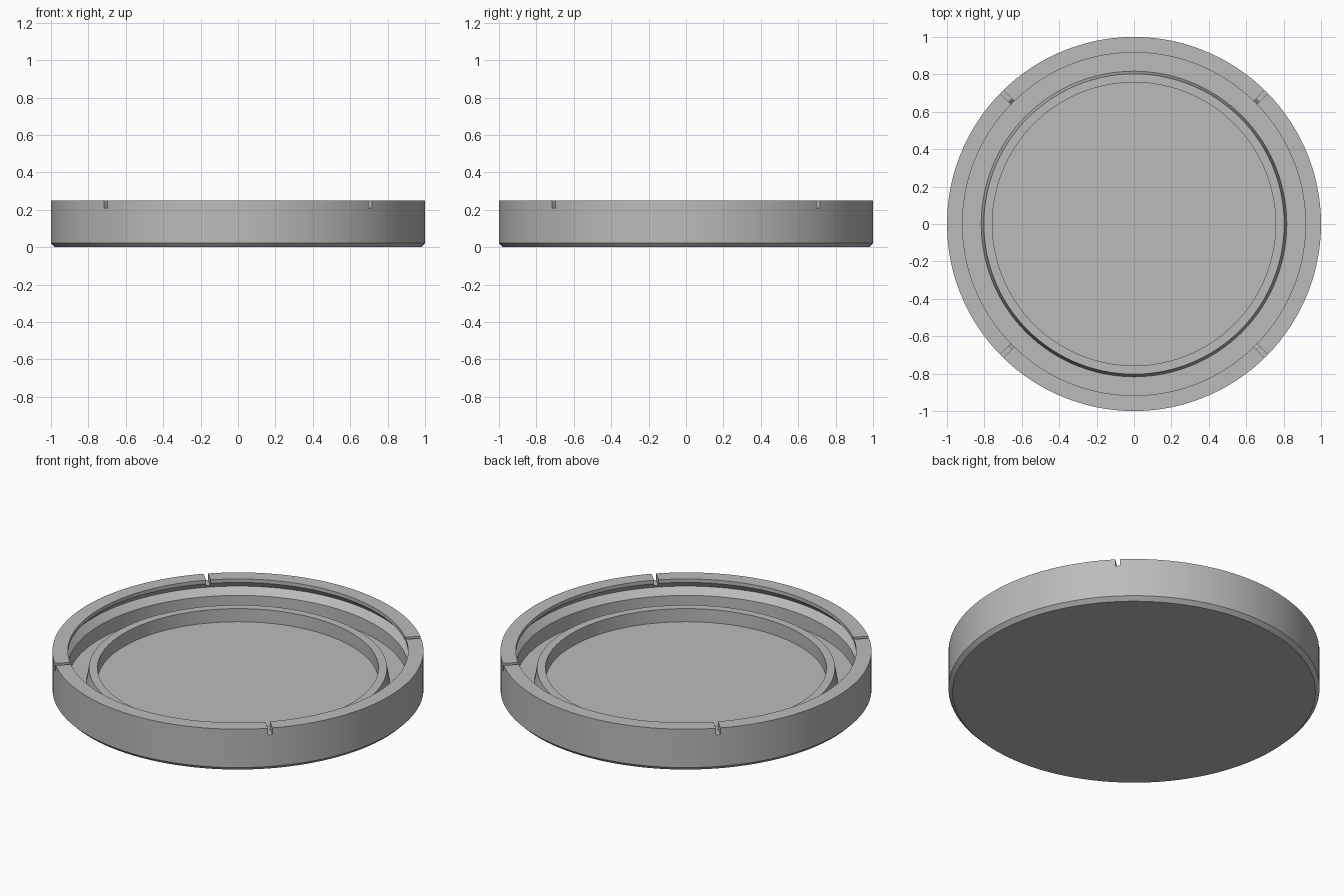
import bpy, bmesh, math

if "Cube" in bpy.data.objects:
    bpy.data.objects.remove(bpy.data.objects["Cube"])

SEGMENTS = 120

gray = bpy.data.materials.new("plain gray")
gray.diffuse_color = (0.5, 0.5, 0.5, 1)
gray.use_nodes = True
gray.node_tree.nodes["Principled BSDF"].inputs["Base Color"].default_value = gray.diffuse_color


def lathe(name, profile):
    """Spin an (r, z) profile, starting and ending on the axis, into a solid."""
    bm = bmesh.new()
    verts = [bm.verts.new((r, 0, z)) for r, z in profile]
    edges = [bm.edges.new(pair) for pair in zip(verts, verts[1:])]
    bmesh.ops.spin(bm, geom=verts + edges, cent=(0, 0, 0), axis=(0, 0, 1),
                   angle=math.tau, steps=SEGMENTS, use_merge=True)
    bmesh.ops.remove_doubles(bm, verts=bm.verts, dist=1e-5)
    bmesh.ops.recalc_face_normals(bm, faces=bm.faces)
    mesh = bpy.data.meshes.new(name)
    bm.to_mesh(mesh)
    bm.free()
    mesh.materials.append(gray)
    obj = bpy.data.objects.new(name, mesh)
    bpy.context.collection.objects.link(obj)
    return obj


# Round cap: chamfered base, outer wall with inner V groove, trough, raised ring
cap = lathe("cap", [
    (0, 0), (0.978, 0), (1, 0.022), (1, 0.25),          # base and outside
    (0.917, 0.25), (0.917, 0.229), (0.954, 0.19),       # rim and groove
    (0.917, 0.152), (0.917, 0.07),                      # inner wall
    (0.817, 0.07), (0.803, 0.148), (0.757, 0.148),      # trough and ring
    (0.757, 0.07), (0, 0.07),                           # floor
])

# Four thin slots through the rim on the diagonals
bm = bmesh.new()
for i in range(4):
    angle = math.radians(45 + 90 * i)
    verts = bmesh.ops.create_cube(bm, size=1)["verts"]
    bmesh.ops.scale(bm, vec=(0.2, 0.025, 0.08), verts=verts)
    bmesh.ops.translate(bm, vec=(0.97, 0, 0.25), verts=verts)
    for v in verts:
        x, y = v.co.x, v.co.y
        v.co.x = x * math.cos(angle) - y * math.sin(angle)
        v.co.y = x * math.sin(angle) + y * math.cos(angle)
mesh = bpy.data.meshes.new("slot_cutter")
bm.to_mesh(mesh)
bm.free()
mesh.materials.append(gray)
cutter = bpy.data.objects.new("slot_cutter", mesh)
bpy.context.collection.objects.link(cutter)

slots = cap.modifiers.new("slots", 'BOOLEAN')
slots.operation = 'DIFFERENCE'
slots.solver = 'EXACT'
slots.object = cutter
bpy.context.view_layer.objects.active = cap
cap.select_set(True)
bpy.ops.object.modifier_apply(modifier=slots.name)
bpy.data.objects.remove(cutter)

bpy.ops.object.shade_smooth_by_angle(angle=math.radians(20))
